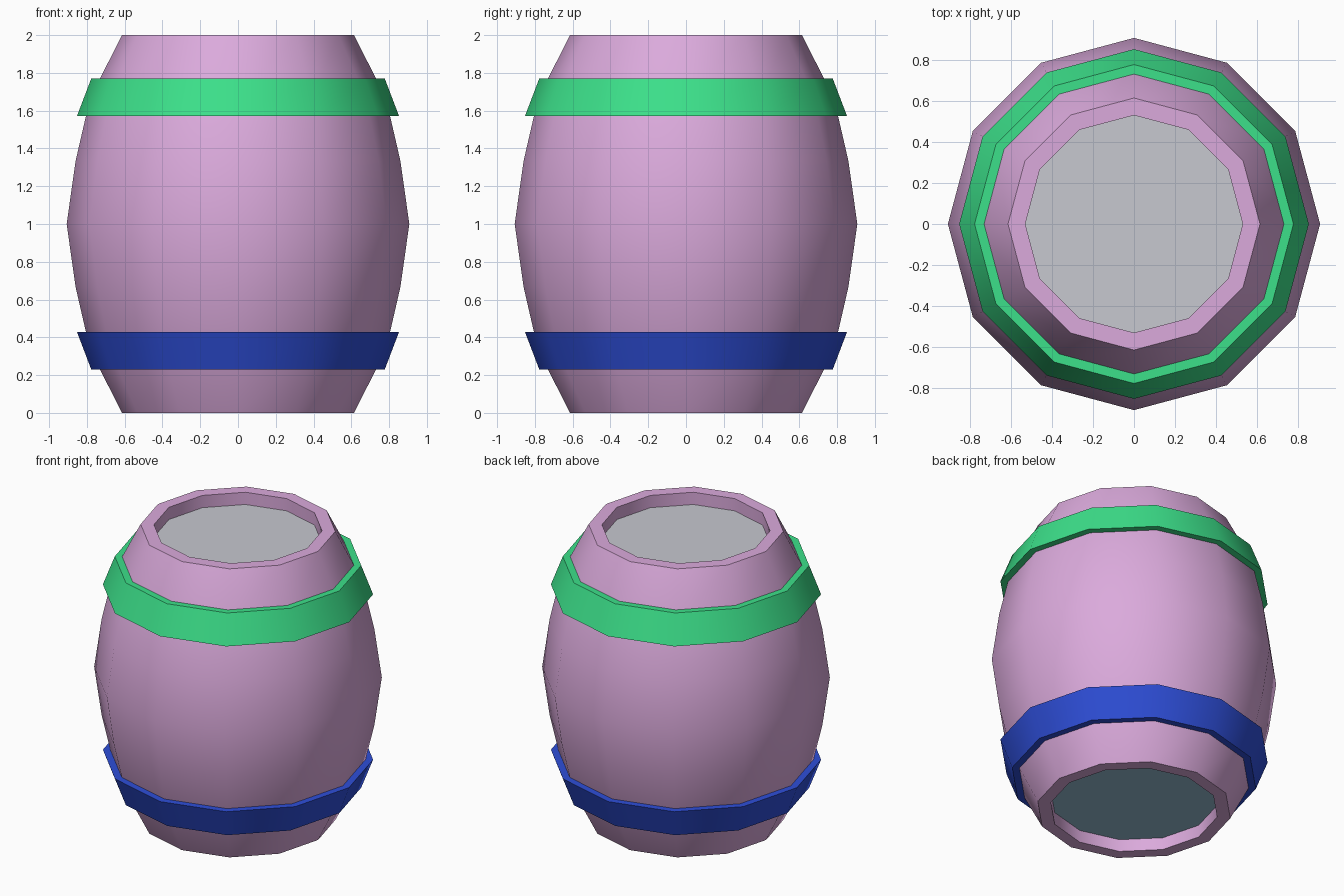
import bpy
import bmesh
from math import cos, sin, tau, radians

SIDES = 12
RECESS = 0.085      # depth of each lid below its rim
LID_R = 0.53

cube = bpy.data.objects.get("Cube")
if cube:
    bpy.data.objects.remove(cube, do_unlink=True)


def material(name, srgb):
    """Flat material from an 8-bit sRGB colour."""
    lin = [((c / 255 + 0.055) / 1.055) ** 2.4 for c in srgb] + [1.0]
    m = bpy.data.materials.new(name)
    m.use_nodes = True
    m.diffuse_color = lin
    m.node_tree.nodes["Principled BSDF"].inputs["Base Color"].default_value = lin
    return m


def lathe(name, profile, mat, closed=False):
    """Revolve (radius, height) points around z; a single point makes a disc."""
    bm = bmesh.new()
    rings = [[bm.verts.new((r * cos(tau * i / SIDES), r * sin(tau * i / SIDES), z))
              for i in range(SIDES)] for r, z in profile]
    if len(rings) == 1:
        bm.faces.new(rings[0])
    pairs = list(zip(rings, rings[1:]))
    if closed:
        pairs.append((rings[-1], rings[0]))
    for low, high in pairs:
        for i in range(SIDES):
            j = (i + 1) % SIDES
            bm.faces.new((low[i], low[j], high[j], high[i]))
    mesh = bpy.data.meshes.new(name)
    bm.to_mesh(mesh)
    bm.free()
    mesh.materials.append(mat)
    obj = bpy.data.objects.new(name, mesh)
    bpy.context.collection.objects.link(obj)
    bpy.ops.object.select_all(action='DESELECT')
    obj.select_set(True)
    bpy.context.view_layer.objects.active = obj
    bpy.ops.object.shade_smooth_by_angle(angle=radians(35))
    return obj


pink = material("pink_wood", (219, 170, 220))
green = material("green_hoop", (60, 224, 138))
blue = material("blue_hoop", (46, 78, 216))
grey = material("pale_grey_lid", (199, 200, 208))
slate = material("blue_grey_base", (150, 189, 212))

# Bulging body, with flat rims turning into the recesses at both ends
lower = [(LID_R, RECESS), (LID_R, 0), (0.614, 0), (0.783, 0.333), (0.86, 0.667)]
upper = [(r, 2 - z) for r, z in reversed(lower)]
lathe("barrel_body", lower + [(0.907, 1)] + upper, pink)

# Tapered hoops, mirrored about the middle
hoop = [(0.79, 1.573), (0.852, 1.573), (0.777, 1.77), (0.72, 1.77)]
lathe("upper_hoop", hoop, green, closed=True)
lathe("lower_hoop", [(r, 2 - z) for r, z in reversed(hoop)], blue, closed=True)

# Recessed lid and base
lathe("top_lid", [(LID_R, 2 - RECESS)], grey)
base = lathe("bottom_lid", [(LID_R, RECESS)], slate)
base.data.flip_normals()
